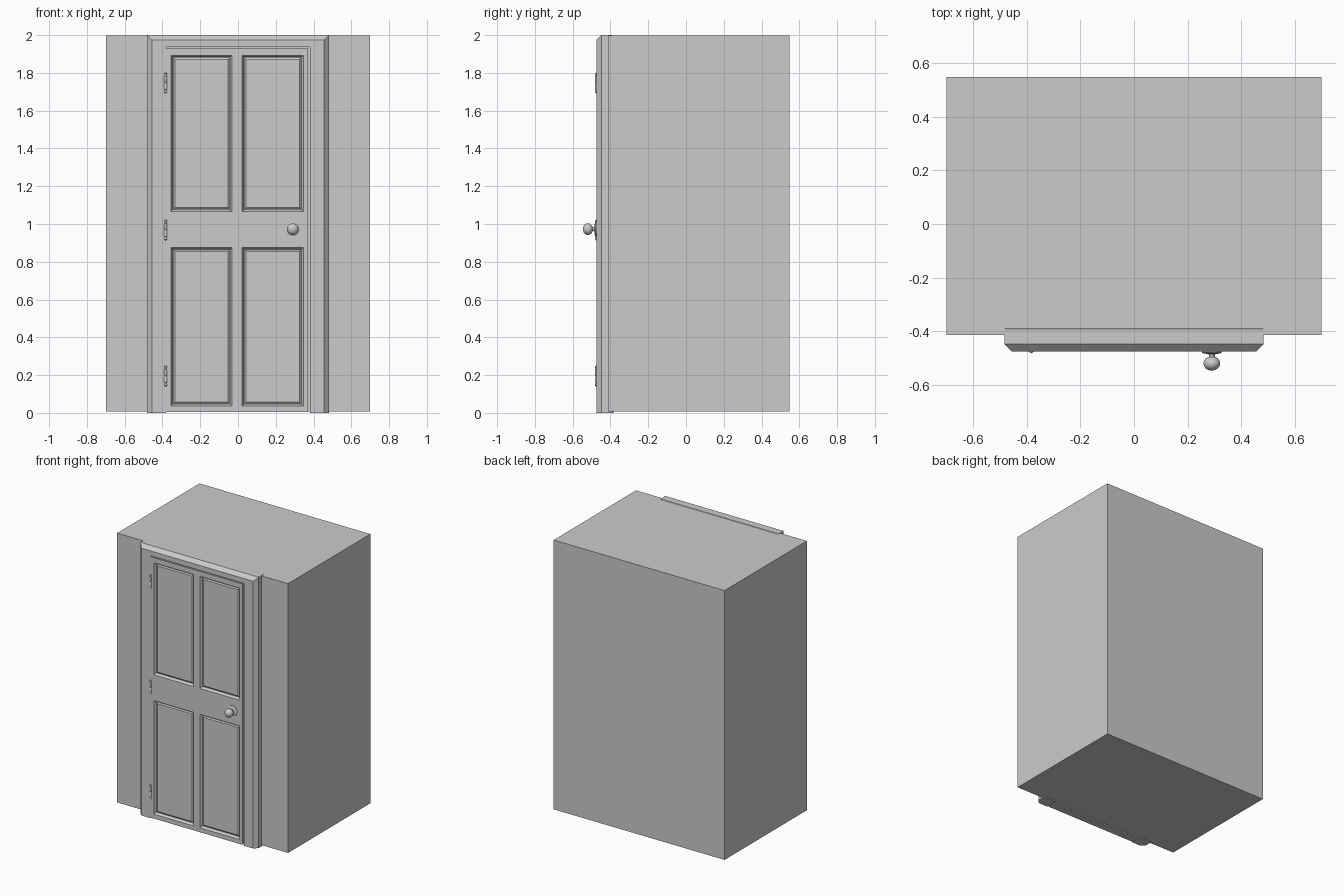
import bpy, bmesh
from math import pi, sin, cos
from mathutils import Matrix

if "Cube" in bpy.data.objects:
    bpy.data.objects.remove(bpy.data.objects["Cube"])


def finish(bm, name, smooth=False):
    bmesh.ops.recalc_face_normals(bm, faces=bm.faces)
    me = bpy.data.meshes.new(name)
    bm.to_mesh(me)
    bm.free()
    ob = bpy.data.objects.new(name, me)
    bpy.context.collection.objects.link(ob)
    if smooth:
        bpy.ops.object.select_all(action='DESELECT')
        ob.select_set(True)
        bpy.context.view_layer.objects.active = ob
        bpy.ops.object.shade_smooth_by_angle(angle=0.7)
    return ob


def box(name, lo, hi):
    bm = bmesh.new()
    bmesh.ops.create_cube(bm, size=1)
    for v in bm.verts:
        v.co = [l + (c + 0.5) * (h - l) for l, h, c in zip(lo, hi, v.co)]
    return finish(bm, name)


def lathe(name, profile, matrix, sides):
    """Revolve (radius, height) points around local z."""
    bm = bmesh.new()
    vs = [bm.verts.new((r, 0, h)) for r, h in profile]
    es = [bm.edges.new(p) for p in zip(vs, vs[1:])]
    bmesh.ops.spin(bm, geom=vs + es, cent=(0, 0, 0), axis=(0, 0, 1),
                   angle=2 * pi, steps=sides)
    bmesh.ops.remove_doubles(bm, verts=bm.verts, dist=1e-5)
    bm.transform(matrix)
    return finish(bm, name, True)


# wall block behind the door
box("wall_block", (-0.698, -0.413, 0.008), (0.698, 0.547, 1.997))

# door casing: mitred profile of (half width, depth, top height)
profile = [(0.483, -0.392, 2.0), (0.483, -0.448, 2.0), (0.456, -0.475, 1.974),
           (0.38, -0.475, 1.937), (0.38, -0.385, 1.937), (0.475, -0.385, 1.993)]
bm = bmesh.new()
rings = [[bm.verts.new((s * w, y, t if top else 0)) for w, y, t in profile]
         for s, top in ((-1, False), (-1, True), (1, True), (1, False))]
for a, b in zip(rings, rings[1:]):
    for i in range(len(a)):
        j = (i + 1) % len(a)
        bm.faces.new((a[i], a[j], b[j], b[i]))
bm.faces.new(rings[0])
bm.faces.new(rings[-1])
finish(bm, "door_casing")

# door slab: front grid with four recessed, raised-field panels
xs = [-0.38, -0.355, -0.032, 0.022, 0.346, 0.37]
zs = [0.004, 0.037, 0.875, 1.066, 1.893, 1.93]
FRONT, BACK = -0.475, -0.42
bm = bmesh.new()
grid = [[bm.verts.new((x, FRONT, z)) for x in xs] for z in zs]
panels = []
for r in range(5):
    for c in range(5):
        f = bm.faces.new((grid[r][c], grid[r][c + 1],
                          grid[r + 1][c + 1], grid[r + 1][c]))
        if r in (1, 3) and c in (1, 3):
            panels.append(f)
rim = [e for e in bm.edges if e.is_boundary]
ext = bmesh.ops.extrude_edge_only(bm, edges=rim)["geom"]
for v in ext:
    if isinstance(v, bmesh.types.BMVert):
        v.co.y = BACK
bmesh.ops.holes_fill(bm, edges=[e for e in bm.edges if e.is_boundary], sides=0)
for width, depth in ((0.014, -0.018), (0.004, 0), (0.012, 0.006)):
    bmesh.ops.inset_individual(bm, faces=panels, thickness=width, depth=depth)
finish(bm, "door")

# hinge knuckles with pinched joints and small finials
half = [(0.0085, 0.003), (0.0085, 0.034), (0.005, 0.037), (0.005, 0.041),
        (0.0075, 0.044), (0.0075, 0.051), (0.0, 0.056)]
hinge = [(r, -h) for r, h in reversed(half)] + [(0.006, 0)] + half
for i, z in enumerate((0.195, 0.968, 1.747)):
    lathe(f"hinge_{i + 1}", hinge, Matrix.Translation((-0.383, -0.4735, z)), 12)

# round door knob with rosette and stem
knob = [(0.0, -0.005), (0.037, -0.005), (0.037, 0.004), (0.031, 0.008),
        (0.014, 0.009), (0.011, 0.014), (0.011, 0.022)]
knob += [(0.031 * sin(a), 0.0445 - 0.0265 * cos(a))
         for a in [0.4 + (pi - 0.4) * k / 10 for k in range(10)]] + [(0.0, 0.071)]
lathe("door_knob", knob,
      Matrix.Translation((0.29, FRONT, 0.973)) @ Matrix.Rotation(pi / 2, 4, 'X'), 24)
